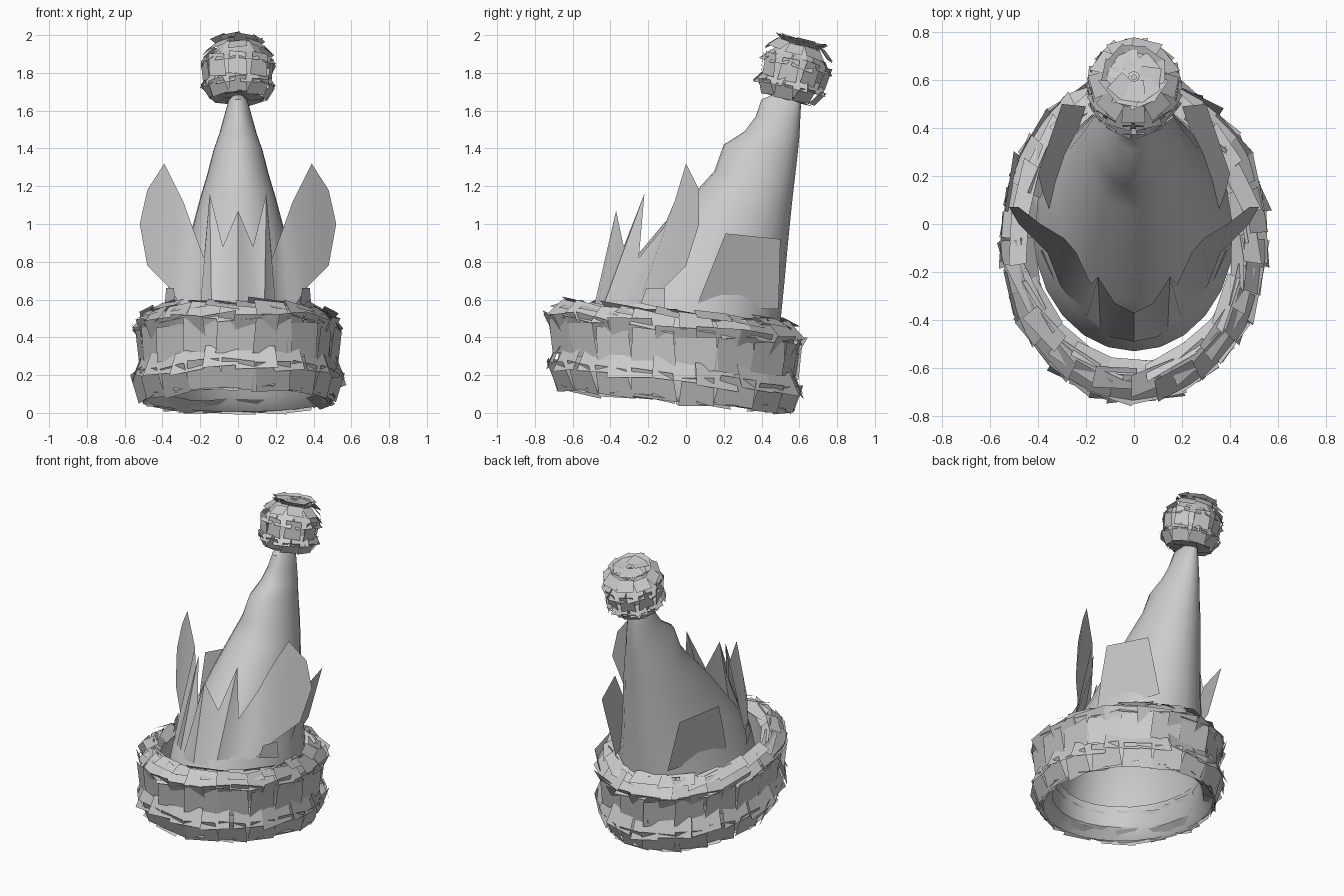
import bpy, bmesh, math, random
from mathutils import Vector, Matrix

random.seed(4)
cube = bpy.data.objects.get("Cube")
if cube:
    bpy.data.objects.remove(cube, do_unlink=True)

grey = bpy.data.materials.new("light grey felt")
grey.use_nodes = True
shade = (0.6, 0.6, 0.6, 1)
grey.diffuse_color = shade
grey.node_tree.nodes["Principled BSDF"].inputs["Base Color"].default_value = shade


def make(name, bm, smooth=False):
    mesh = bpy.data.meshes.new(name)
    bm.to_mesh(mesh)
    bm.free()
    obj = bpy.data.objects.new(name, mesh)
    bpy.context.collection.objects.link(obj)
    mesh.materials.append(grey)
    if smooth:
        bpy.ops.object.select_all(action='DESELECT')
        obj.select_set(True)
        bpy.context.view_layer.objects.active = obj
        bpy.ops.object.shade_smooth_by_angle(angle=math.radians(40))
    return obj


def loft(name, sections, sides, place, closed=False, smooth=True):
    """Skin a stack of oval rings; place(section, angle) gives each point."""
    bm = bmesh.new()
    rings = [[bm.verts.new(place(s, math.tau * i / sides)) for i in range(sides)]
             for s in sections]
    pairs = list(zip(rings, rings[1:]))
    if closed:
        pairs.append((rings[-1], rings[0]))
    for a, b in pairs:
        for i in range(sides):
            j = (i + 1) % sides
            bm.faces.new((a[i], a[j], b[j], b[i]))
    bmesh.ops.recalc_face_normals(bm, faces=bm.faces)
    return make(name, bm, smooth)


def fur_row(bm, place, start, end, count, width, jitter, offset):
    """A ring of flat, slightly twisted cards from one (radius, height) to another."""
    for i in range(count):
        ang = math.tau * (i + offset) / count + random.uniform(-.2, .2) / count
        lift = random.uniform(-jitter, jitter)
        a = place((start[0], start[1] + lift), ang)
        b = place((end[0], end[1] + lift), ang)
        side = place((end[0], end[1] + lift), ang + .05) - b
        side = side.normalized() * width * random.uniform(.85, 1.15) / 2
        twist = Matrix.Rotation(random.uniform(-.15, .15), 3, 'Z')
        side = twist @ side + Vector((0, 0, random.uniform(-jitter, jitter)))
        quad = [a - side * .9, a + side * .9, b + side, b - side]
        bm.faces.new([bm.verts.new(p) for p in quad])


# Tilted oval brim
def on_brim(s, a):
    y = -.06 - .68 * s[0] * math.cos(a)
    return Vector((.555 * s[0] * math.sin(a), y, s[1] - .1 * y))


loft("brim_core", [(.78, .13), (.88, .06), (.93, .16), (.9, .25), (.9, .36), (.93, .44),
                   (.86, .50), (.76, .47)], 28, on_brim, closed=True)
brim_rows = [((.74, .48), (.84, .53)), ((.8, .54), (.93, .50)), ((.86, .52), (.99, .43)),
             ((.9, .33), (1.0, .46)), ((.97, .42), (.93, .24)), ((.92, .28), (1.0, .16)),
             ((.99, .20), (.9, .05)), ((.91, .06), (.78, .12)), ((.84, .13), (.76, .24))]
bm = bmesh.new()
for n, (start, end) in enumerate(brim_rows):
    fur_row(bm, on_brim, start, end, 18, .22, .015, n % 2 / 2)
make("brim_fur", bm)


# Leaning cone: each section is half width, front y, front z, back y, back z
def on_cone(s, a):
    w, fy, fz, by, bz = s
    k = (1 - math.cos(a)) / 2
    return Vector((w * math.sin(a), fy + (by - fy) * k, fz + (bz - fz) * k))


cone = [(.42, -.53, .30, .48, .25), (.375, -.48, .58, .50, .48), (.31, -.32, .76, .52, .68),
        (.25, -.12, 1.0, .54, .90), (.2, .06, 1.18, .56, 1.1), (.165, .15, 1.28, .575, 1.23),
        (.13, .2, 1.42, .59, 1.36), (.10, .31, 1.49, .6, 1.46), (.075, .37, 1.57, .605, 1.56),
        (.05, .4, 1.66, .61, 1.65), (.01, .5, 1.7, .55, 1.7)]
loft("cone", cone, 24, on_cone)

# Jagged crown sheet wrapped around the front, as top and bottom point pairs
crown = [((0, -.37, 1.07), (0, -.49, .55)),
         ((.08, -.33, .88), (.1, -.47, .55)),
         ((.15, -.22, 1.16), (.14, -.44, .56)),
         ((.18, -.25, .82), (.2, -.40, .56)),
         ((.24, -.12, .98), (.26, -.33, .56)),
         ((.29, -.06, 1.12), (.31, -.25, .58)),
         ((.39, 0, 1.32), (.36, -.12, .66)),
         ((.48, .07, 1.18), (.48, 0, .78))]
bm = bmesh.new()
for m in (1, -1):
    ends = [[bm.verts.new((p[0] * m, p[1], p[2])) for p in pair] for pair in crown]
    for (t0, b0), (t1, b1) in zip(ends, ends[1:]):
        bm.faces.new((t0, b0, b1, t1))
    tip = bm.verts.new((.52 * m, .07, 1.0))
    bm.faces.new((ends[-1][0], ends[-1][1], tip))
bmesh.ops.remove_doubles(bm, verts=bm.verts, dist=.001)
make("front_crown", bm, smooth=True)

# Flared rear leaves and the small side flaps, mirrored
leaves = {"rear_leaf": [(.35, .05, .55), (.38, .13, .75), (.4, .21, .95), (.3, .5, .92),
                        (.2, .49, .55)],
          "side_flap": [(.33, -.24, .58), (.34, -.21, .66), (.38, -.11, .66), (.39, -.11, .55)]}
for name, outline in leaves.items():
    for m, tag in ((1, "left"), (-1, "right")):
        bm = bmesh.new()
        bm.faces.new([bm.verts.new((p[0] * m, p[1], p[2])) for p in outline])
        make(tag + "_" + name, bm)

# Pompom of card rows around a tilted axis
lean = Matrix.Rotation(math.radians(-14), 3, 'X')


def on_pompom(s, a):
    p = Vector((s[0] * math.sin(a), -s[0] * math.cos(a), s[1]))
    return lean @ p + Vector((0, .575, 1.812))


loft("pompom_core", [(.01, .15), (.1, .14), (.15, .07), (.15, -.07), (.1, -.14), (.01, -.15)],
     10, on_pompom, smooth=False)
pompom_rows = [((.02, .16), (.11, .155)), ((.07, .13), (.13, .17)), ((.12, .14), (.18, .09)),
               ((.14, .08), (.195, .02)), ((.185, .06), (.17, -.06)), ((.15, -.04), (.19, -.1)),
               ((.19, -.08), (.14, -.155)), ((.14, -.15), (.05, -.15))]
bm = bmesh.new()
for n, (start, end) in enumerate(pompom_rows):
    fur_row(bm, on_pompom, start, end, 9, .11, .008, n % 2 / 2)
make("pompom_fur", bm)
